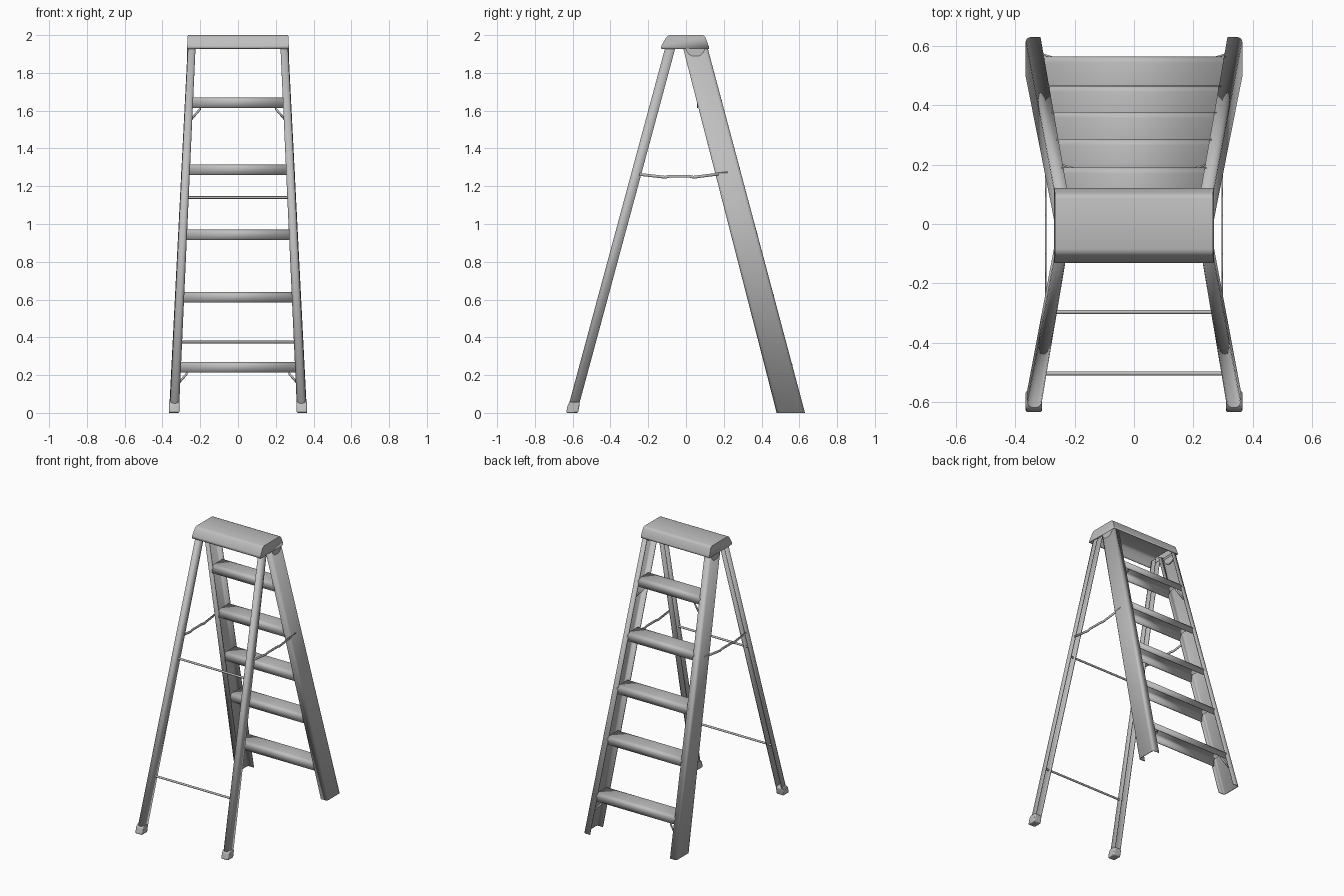
import bpy
import bmesh
import math

if "Cube" in bpy.data.objects:
    bpy.data.objects.remove(bpy.data.objects["Cube"], do_unlink=True)

metal = bpy.data.materials.new("grey_metal")
metal.use_nodes = True
GREY = (0.52, 0.52, 0.52, 1)
metal.diffuse_color = GREY
metal.node_tree.nodes["Principled BSDF"].inputs["Base Color"].default_value = GREY


def finish(name, bm, thickness=0, mirror=False, bevel=0, offset=0):
    """Turn a bmesh into a shaded object with optional modifiers."""
    bmesh.ops.recalc_face_normals(bm, faces=bm.faces)
    mesh = bpy.data.meshes.new(name)
    bm.to_mesh(mesh)
    bm.free()
    obj = bpy.data.objects.new(name, mesh)
    bpy.context.collection.objects.link(obj)
    mesh.materials.append(metal)
    bpy.ops.object.select_all(action="DESELECT")
    obj.select_set(True)
    bpy.context.view_layer.objects.active = obj
    bpy.ops.object.shade_smooth_by_angle(angle=math.radians(40))
    if thickness:
        mod = obj.modifiers.new("thickness", "SOLIDIFY")
        mod.thickness = thickness
        mod.offset = offset
    if bevel:
        mod = obj.modifiers.new("bevel", "BEVEL")
        mod.width = bevel
        mod.segments = 2
    if mirror:
        obj.modifiers.new("mirror", "MIRROR")
    return obj


def loft(name, first, second, caps=False, closed=False, **options):
    """Skin two matching point rows, open or closed."""
    bm = bmesh.new()
    a = [bm.verts.new(p) for p in first]
    b = [bm.verts.new(p) for p in second]
    for i in range(len(a) if closed else len(a) - 1):
        j = (i + 1) % len(a)
        bm.faces.new((a[i], a[j], b[j], b[i]))
    if caps:
        bm.faces.new(a)
        bm.faces.new(b)
    return finish(name, bm, **options)


def at(bottom, top, z):
    """Interpolate along a rail between the ground and the cap."""
    return bottom + (top - bottom) * z / 1.93


def rounded_u(u0, u1, v0, v1, r):
    """Open U outline: legs from v0 to v1, rounded corners at v1."""
    pts = [(u0, v0)]
    for centre, start in ((u0 + r, 180), (u1 - r, 90)):
        for k in range(5):
            a = math.radians(start - k * 22.5)
            pts.append((centre + r * math.cos(a), v1 - r + r * math.sin(a)))
    return pts + [(u1, v0)]


# Step-side rails: channels opening inwards
def rail_outer(z):
    return at(0.63, 0.115, z)


def rail_section(z):
    pts = rounded_u(at(0.483, -0.012, z), rail_outer(z) - 0.003,
                    at(0.315, 0.225, z), at(0.362, 0.264, z), 0.014)
    return [(x, y, z) for y, x in pts]


loft("step_rail", rail_section(0), rail_section(1.955), thickness=0.006, mirror=True)


# Support legs: narrow channels opening towards the steps
def leg_section(z):
    pts = rounded_u(at(0.316, 0.228, z), at(0.360, 0.262, z),
                    at(0.578, 0.057, z), at(0.629, 0.108, z), 0.016)
    return [(x, -y, z) for x, y in pts]


loft("support_leg", leg_section(0.01), leg_section(1.955), thickness=0.006, mirror=True)

# Feet
foot = [(-0.635, 0), (-0.572, 0), (-0.562, 0.05), (-0.572, 0.06), (-0.608, 0.06), (-0.625, 0.045)]
loft("foot", [(0.31, y, z) for y, z in foot], [(0.365, y, z) for y, z in foot],
     caps=True, closed=True, bevel=0.006, mirror=True)

# Steps: inverted channels between the rails
step_tops = (0.27, 0.64, 0.97, 1.315, 1.67)
for i, z in enumerate(step_tops):
    nose = rail_outer(z - 0.025)
    outline = rounded_u(nose - 0.13, nose - 0.003, z - 0.055, z - 0.003, 0.018)
    half = at(0.315, 0.225, z) + 0.008
    loft(f"step_{i + 1}", [(-half, y, h) for y, h in outline],
         [(half, y, h) for y, h in outline], thickness=0.006)

# Diagonal braces under the lowest and highest step
for name, z in (("lower_brace", step_tops[0] - 0.05), ("upper_brace", step_tops[-1] - 0.05)):
    inner = at(0.278, 0.182, z)
    row = [(inner, rail_outer(z) - 0.012, z), (inner + 0.052, rail_outer(z - 0.06) - 0.012, z - 0.06)]
    loft(name, row, [(x, y, h - 0.016) for x, y, h in row], thickness=0.006, mirror=True)

# Spreader straps at the sides
strap = [(-0.245, 1.27), (-0.11, 1.255), (-0.09, 1.26), (0.02, 1.26), (0.04, 1.255), (0.22, 1.278)]
loft("spreader_strap", [(0.298, y, z) for y, z in strap],
     [(0.298, y, z - 0.015) for y, z in strap], thickness=0.005, mirror=True)

# Cross rods between the support legs
for name, z in (("lower_cross_rod", 0.375), ("upper_cross_rod", 1.14)):
    half = at(0.335, 0.245, z)
    y = -at(0.605, 0.083, z)
    ring = [(y + 0.007 * math.cos(k * math.pi / 6), z + 0.007 * math.sin(k * math.pi / 6))
            for k in range(12)]
    loft(name, [(-half, u, v) for u, v in ring], [(half, u, v) for u, v in ring],
         caps=True, closed=True)

# Top cap: hollow shell with sloping sides and closed ends
profile = [(-0.132, 1.928), (-0.13, 1.945), (-0.105, 1.988), (-0.097, 1.996), (-0.085, 2.0),
           (0.085, 2.0), (0.097, 1.996), (0.104, 1.986), (0.121, 1.94), (0.122, 1.928)]


def cap_end(side):
    return [(side * (0.27 - 0.06 * (z - 1.928)), y, z) for y, z in profile]


cap = loft("top_cap", cap_end(-1), cap_end(1), caps=True, thickness=0.005, offset=-1)

# Rounded hinge plates below the cap ends
arc = [(0.05 + 0.05 * math.cos(math.pi * (1 + k / 14)), 1.936 + 0.05 * math.sin(math.pi * (1 + k / 14)))
       for k in range(15)]
loft("hinge_plate", [(0.256, y, z) for y, z in arc], [(0.269, y, z) for y, z in arc],
     caps=True, closed=True, mirror=True)
